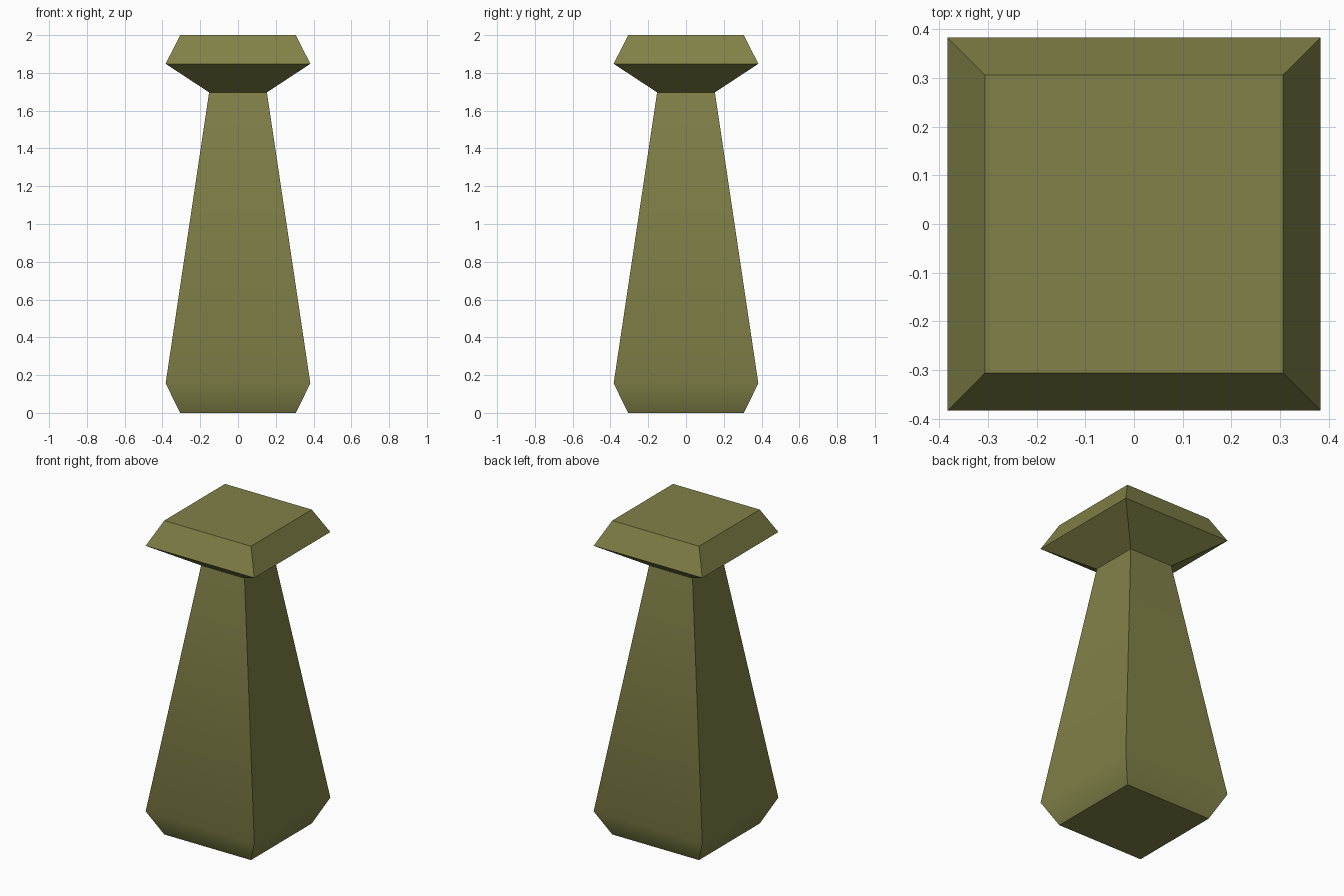
import bpy, bmesh, math

if "Cube" in bpy.data.objects:
    bpy.data.objects.remove(bpy.data.objects["Cube"])

olive = bpy.data.materials.new("olive green")
olive.diffuse_color = (0.22, 0.22, 0.065, 1)
olive.use_nodes = True
olive.node_tree.nodes["Principled BSDF"].inputs["Base Color"].default_value = olive.diffuse_color


def square_loft(name, profile, close_bottom=False, close_top=False):
    """Join square rings given as (half width, height)."""
    bm = bmesh.new()
    rings = [[bm.verts.new((sx * w, sy * w, z))
              for sx, sy in ((-1, -1), (1, -1), (1, 1), (-1, 1))]
             for w, z in profile]
    for low, high in zip(rings, rings[1:]):
        for i in range(4):
            j = (i + 1) % 4
            bm.faces.new((low[i], low[j], high[j], high[i]))
    if close_bottom:
        bm.faces.new(rings[0][::-1])
    if close_top:
        bm.faces.new(rings[-1])
    mesh = bpy.data.meshes.new(name)
    bm.to_mesh(mesh)
    bm.free()
    mesh.materials.append(olive)
    obj = bpy.data.objects.new(name, mesh)
    bpy.context.collection.objects.link(obj)
    bpy.ops.object.select_all(action='DESELECT')
    obj.select_set(True)
    bpy.context.view_layer.objects.active = obj
    bpy.ops.object.shade_smooth_by_angle(angle=math.radians(40))
    return obj


# Tapered post with an undercut foot
square_loft("tapered_post", [(0.306, 0), (0.383, 0.156), (0.153, 1.697)],
            close_bottom=True)

# Flared cap sitting on the neck
square_loft("flared_cap", [(0.153, 1.697), (0.383, 1.848), (0.306, 2.0)],
            close_top=True)
